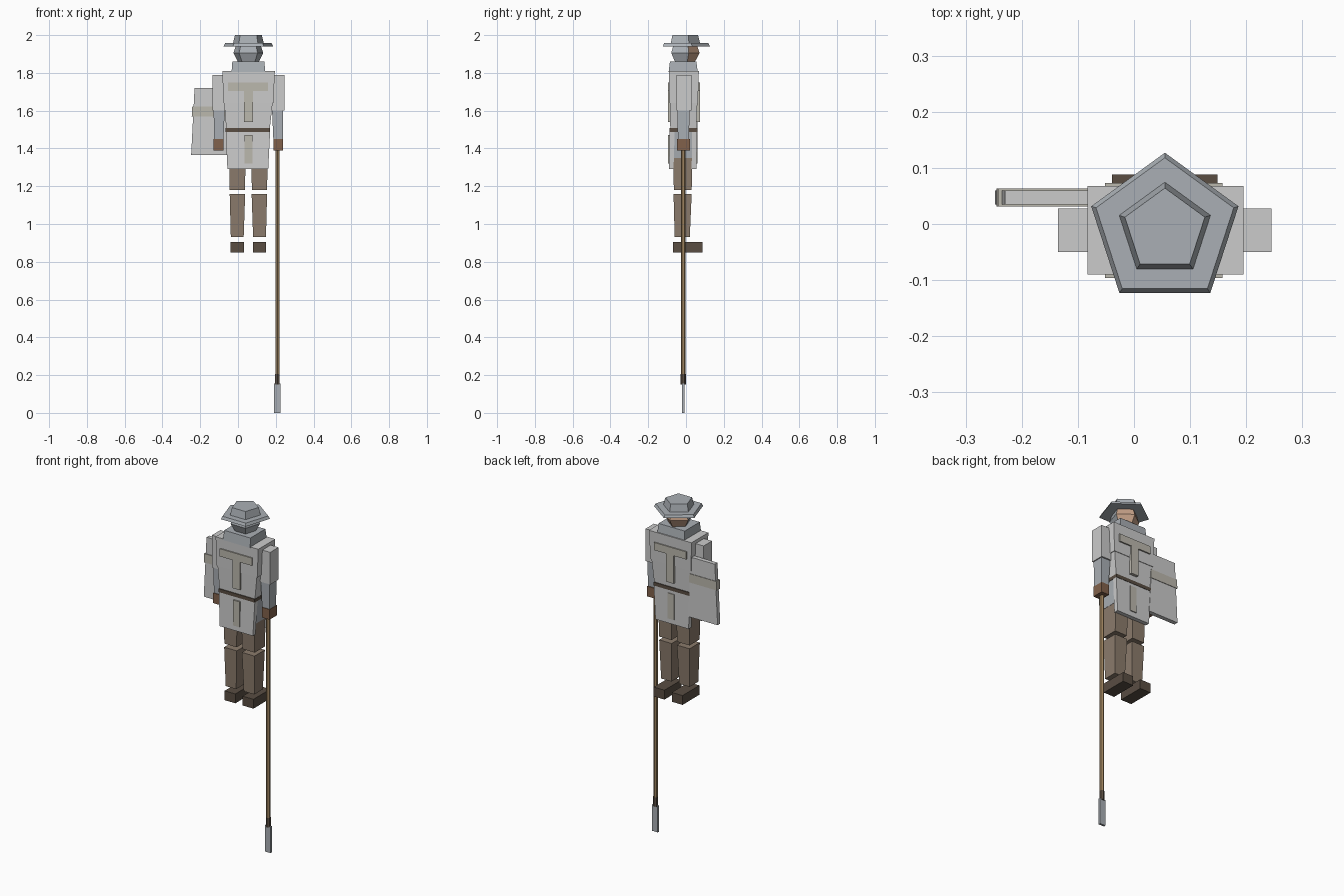
import bpy, bmesh, math

if "Cube" in bpy.data.objects:
    bpy.data.objects.remove(bpy.data.objects["Cube"])

CX, CY = 0.055, -0.011          # body axis


def mat(name, r, g, b):
    m = bpy.data.materials.new(name)
    m.diffuse_color = (r, g, b, 1)
    m.use_nodes = True
    m.node_tree.nodes["Principled BSDF"].inputs["Base Color"].default_value = m.diffuse_color
    return m


CLOTH = mat("pale_cloth", .68, .68, .68)
TRIM = mat("tan_trim", .5, .48, .42)
STEEL = mat("steel", .4, .43, .46)
TROUSER = mat("brown_cloth", .26, .2, .15)
LEATHER = mat("dark_leather", .1, .075, .055)
GLOVE = mat("glove", .22, .12, .07)
WOOD = mat("wood", .33, .22, .11)
SKIN = mat("skin", .55, .35, .24)


def finish(name, bm, *mats):
    bmesh.ops.recalc_face_normals(bm, faces=bm.faces)
    me = bpy.data.meshes.new(name)
    bm.to_mesh(me)
    bm.free()
    for m in mats:
        me.materials.append(m)
    ob = bpy.data.objects.new(name, me)
    bpy.context.collection.objects.link(ob)
    return ob


def loft(name, rings, *mats):
    """Skin a stack of closed rings and cap both ends."""
    bm = bmesh.new()
    loops = [[bm.verts.new(p) for p in r] for r in rings]
    n = len(loops[0])
    for a, b in zip(loops, loops[1:]):
        for i in range(n):
            j = (i + 1) % n
            bm.faces.new((a[i], a[j], b[j], b[i]))
    bm.faces.new(loops[0])
    bm.faces.new(loops[-1])
    return finish(name, bm, *mats)


def block(name, m, z0, r0, z1, r1=None):
    """Tapered box; r = (x0, x1, y0, y1) at each height."""
    def ring(r, z):
        return [(r[0], r[2], z), (r[1], r[2], z), (r[1], r[3], z), (r[0], r[3], z)]
    return loft(name, [ring(r0, z0), ring(r1 or r0, z1)], m)


def ngon(cx, cy, r, z, n=5):
    return [(cx + r * math.sin(2 * math.pi * i / n),
             cy + r * math.cos(2 * math.pi * i / n), z) for i in range(n)]


def pair(name, m, z0, r0, z1, r1=None):
    """Block on the left plus its mirror across the body axis."""
    def flip(r):
        return r and (2 * CX - r[1], 2 * CX - r[0], r[2], r[3])
    block("left_" + name, m, z0, r0, z1, r1)
    block("right_" + name, m, z0, flip(r0), z1, flip(r1))


# Hat and head
loft("hat_brim", [ngon(CX, CY, .138, 1.941), ngon(CX, CY, .129, 1.957)], STEEL)
loft("hat_crown", [ngon(CX, CY, .086, 1.955), ngon(CX, CY, .075, 2.0)], STEEL)
head = loft("hooded_head", [ngon(CX, CY, .056, 1.855), ngon(CX, CY, .083, 1.905),
                            ngon(CX, CY, .07, 1.943)], STEEL, SKIN)
for f in head.data.polygons:    # open face side
    if f.normal.y > .4:
        f.material_index = 1
block("collar", STEEL, 1.805, (-.034, .144, -.092, .062), 1.86, (-.03, .14, -.085, .055))

# Torso, belt and skirt panels
block("chest", CLOTH, 1.64, (-.077, .187, -.088, .063), 1.81, (-.083, .195, -.09, .068))
block("abdomen", CLOTH, 1.5, (-.062, .168, -.083, .055), 1.64, (-.073, .183, -.086, .06))
block("belt", LEATHER, 1.488, (-.066, .17, -.088, .06), 1.508)
block("mail_hips", STEEL, 1.35, (-.048, .158, -.07, .042), 1.49, (-.058, .168, -.08, .052))
block("back_skirt_panel", CLOTH, 1.29, (-.056, .16, -.09, -.066),
      1.49, (-.065, .17, -.086, -.06))
block("front_skirt_panel", CLOTH, 1.29, (-.056, .16, .03, .056),
      1.49, (-.065, .17, .032, .058))

# Cross trim on both faces
for side, y0, y1 in (("back", -.096, -.08), ("front", .052, .073)):
    block(side + "_cross_arm", TRIM, 1.705, (-.052, .158, y0, y1), 1.75)
    block(side + "_cross_stem", TRIM, 1.54, (.031, .079, y0, y1), 1.75)
for side, y0, y1 in (("back", -.095, -.08), ("front", .045, .062)):
    block(side + "_skirt_stripe", TRIM, 1.32, (.034, .076, y0, y1), 1.47)

# Arms
pair("sleeve", CLOTH, 1.6, (-.135, -.07, -.05, .028), 1.79)
pair("forearm", STEEL, 1.45, (-.127, -.077, -.043, .015), 1.61, (-.129, -.07, -.046, .02))
pair("hand", GLOVE, 1.39, (-.129, -.078, -.047, .02), 1.45)

# Legs
pair("thigh", TROUSER, 1.18, (-.044, .036, -.064, .03), 1.37, (-.047, .042, -.07, .035))
pair("shin", TROUSER, .93, (-.038, .03, -.06, .02), 1.16, (-.044, .038, -.066, .03))
pair("boot", LEATHER, .85, (-.039, .031, -.069, .088), .905)

# Shield with band
block("shield", CLOTH, 1.365, (-.248, -.055, .035, .06), 1.72, (-.23, -.075, .035, .06))
block("shield_band", TRIM, 1.57, (-.245, -.063, .031, .063), 1.622, (-.242, -.066, .031, .063))

# Downward spear
SX, SY = .208, -.014
loft("spear_shaft", [ngon(SX, SY, .012, .19, 6), ngon(SX, SY, .012, 1.43, 6)], WOOD)
loft("spear_socket", [ngon(SX, SY, .014, .15, 6), ngon(SX, SY, .014, .205, 6)], LEATHER)
block("spear_blade", STEEL, 0, (SX - .018, SX + .018, SY - .006, SY + .006), .155)
